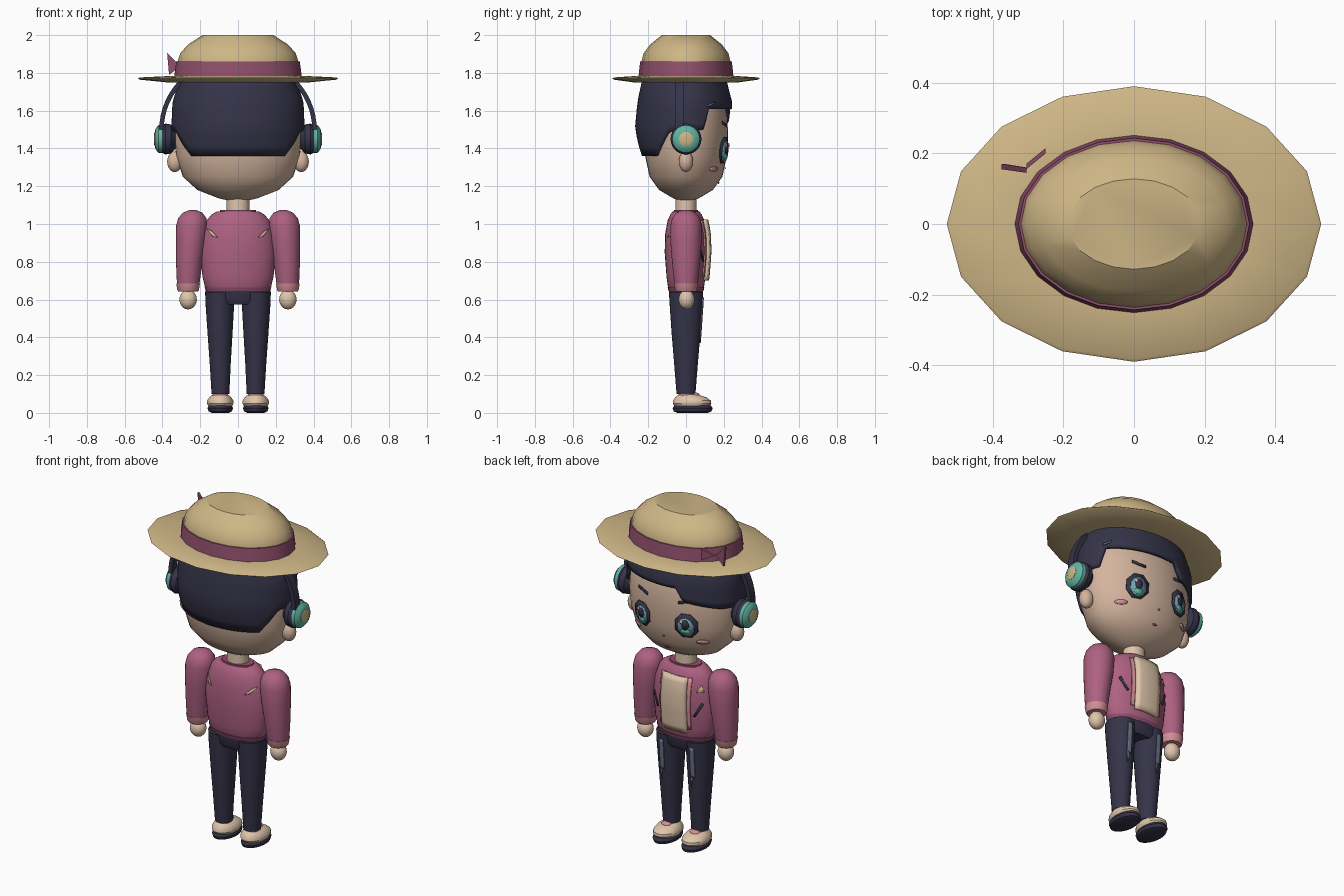
import bpy, bmesh, math
from mathutils import Matrix

if "Cube" in bpy.data.objects:
    bpy.data.objects.remove(bpy.data.objects["Cube"], do_unlink=True)

def material(name, r, g, b):
    m = bpy.data.materials.new(name)
    m.use_nodes = True
    m.diffuse_color = (r, g, b, 1)
    m.node_tree.nodes["Principled BSDF"].inputs["Base Color"].default_value = (r, g, b, 1)
    return m

STRAW = material("straw", .62, .47, .24)
RIBBON = material("ribbon plum", .28, .08, .15)
PINK = material("jacket pink", .42, .12, .22)
NAVY = material("navy", .036, .034, .066)
SKIN = material("skin", .66, .46, .345)
CREAM = material("cream", .74, .56, .41)
TEAL = material("teal", .12, .45, .35)
ROSE = material("light rose", .66, .28, .31)
GREY = material("blue grey", .15, .17, .24)
IRIS = material("iris blue", .17, .36, .42)
parts = []

def build(name, bm, mat, solid=0):
    me = bpy.data.meshes.new(name)
    bm.to_mesh(me)
    bm.free()
    me.materials.append(mat)
    ob = bpy.data.objects.new(name, me)
    bpy.context.collection.objects.link(ob)
    if solid:
        mod = ob.modifiers.new("thickness", 'SOLIDIFY')
        mod.thickness, mod.offset = solid, -1
    parts.append(ob)
    return ob

def loft(name, rings, mat, n=32, matrix=None):
    """Closed skin through elliptical rings (cx, cy, z, rx, ry)."""
    bm = bmesh.new()
    loops = [[bm.verts.new((cx + rx * math.cos(math.tau * i / n), cy + ry * math.sin(math.tau * i / n), z))
              for i in range(n)] for cx, cy, z, rx, ry in rings]
    for a, b in zip(loops, loops[1:]):
        for i in range(n):
            bm.faces.new((a[i], a[(i + 1) % n], b[(i + 1) % n], b[i]))
    bm.faces.new(loops[0][::-1])
    bm.faces.new(loops[-1])
    bmesh.ops.recalc_face_normals(bm, faces=bm.faces)
    if matrix:
        bm.transform(matrix)
    return build(name, bm, mat)

def ball(name, center, size, mat):
    bm = bmesh.new()
    bmesh.ops.create_uvsphere(bm, u_segments=24, v_segments=14, radius=1)
    bm.transform(Matrix.Translation(center) @ Matrix.Diagonal((*size, 1)))
    return build(name, bm, mat)

def lerp(table, t):
    """Piecewise linear lookup in rows whose first entry is the key."""
    if t <= table[0][0]:
        return table[0][1:]
    for a, b in zip(table, table[1:]):
        if t <= b[0]:
            f = (t - a[0]) / (b[0] - a[0])
            return [p + (q - p) * f for p, q in zip(a[1:], b[1:])]
    return table[-1][1:]

def surface_y(rings, x, z, side):
    cx, cy, rx, ry = lerp([(r[2], r[0], r[1], r[3], r[4]) for r in rings], z)
    return cy + side * ry * math.sqrt(max(0, 1 - ((x - cx) / rx) ** 2))

def decal(name, rings, pts, mat, off=.008, side=1):
    """Thin plate with a star-shaped outline of (x, z) points laid on a lofted part."""
    bm = bmesh.new()
    n = len(pts)
    mid = (sum(p[0] for p in pts) / n, sum(p[1] for p in pts) / n)
    vs = [bm.verts.new((x, surface_y(rings, x, z, side) + side * off, z)) for x, z in [mid] + pts]
    for i in range(n):
        bm.faces.new((vs[0], vs[1 + i], vs[1 + (i + 1) % n]))
    bm.normal_update()
    if sum(f.normal.y for f in bm.faces) * side < 0:
        bmesh.ops.reverse_faces(bm, faces=bm.faces)
    return build(name, bm, mat, .005)

def oval(x, z, rx, rz, n=16):
    return [(x + rx * math.cos(math.tau * (i + .5) / n), z + rz * math.sin(math.tau * (i + .5) / n)) for i in range(n)]

def patch(name, rings, x0, x1, z0, z1, mat, off, thick):
    """Curved rectangular plate following the front of a lofted part."""
    bm = bmesh.new()
    bmesh.ops.create_grid(bm, x_segments=6, y_segments=10, size=.5)
    for v in bm.verts:
        x, z = x0 + (x1 - x0) * (v.co.x + .5), z0 + (z1 - z0) * (v.co.y + .5)
        v.co = (x, surface_y(rings, x, z, 1) + off, z)
    bm.normal_update()
    if sum(f.normal.y for f in bm.faces) < 0:
        bmesh.ops.reverse_faces(bm, faces=bm.faces)
    return build(name, bm, mat, thick)

# Head, neck and ears
HEAD = [(0, 0, z, r, r * .66) for z, r in ((1.12, .03), (1.135, .1), (1.18, .215), (1.25, .292), (1.36, .328),
        (1.47, .338), (1.58, .33), (1.68, .29), (1.75, .2))]
loft("head", HEAD, SKIN, 36)
loft("neck", [(0, 0, 1.04, .06, .055), (0, 0, 1.16, .06, .055)], CREAM)

# Hair shell whose lower edge depends on the angle around the head
EDGE = [(-90, 1.36), (-42, 1.36), (-20, 1.49), (25, 1.5), (27, 1.61), (107, 1.61), (112, 1.54),
        (153, 1.5), (200, 1.49), (222, 1.36), (270, 1.36)]
SHAPE = [(1.36, .333, .70), (1.43, .345, .74), (1.51, .353, .765), (1.65, .347, .74), (1.78, .30, .76)]
bm = bmesh.new()
cols = []
for i in range(90):
    deg = -90 + i * 4
    low, a = lerp(EDGE, deg)[0], math.radians(deg)
    col = []
    for k in range(9):
        z = low + (1.78 - low) * k / 8
        r, back = lerp(SHAPE, z)
        col.append(bm.verts.new((r * math.cos(a), r * math.sin(a) * (.7 if a > 0 and deg < 180 else back), z)))
    cols.append(col)
for a, b in zip(cols, cols[1:] + cols[:1]):
    for k in range(8):
        bm.faces.new((a[k], b[k], b[k + 1], a[k + 1]))
build("hair", bm, NAVY, .02)

# Face details
for s, label in ((1, "left"), (-1, "right")):
    x = .145 * s
    ball(label + "_ear", (.335 * s, 0, 1.33), (.04, .038, .055), SKIN)
    decal(label + "_eye_outline", HEAD, oval(x, 1.39, .066, .076, 8), NAVY, .012)
    decal(label + "_iris", HEAD, oval(x, 1.383, .044, .056, 10), IRIS, .017)
    decal(label + "_iris_glow", HEAD, oval(x, 1.355, .026, .018, 10), TEAL, .020)
    decal(label + "_pupil", HEAD, oval(x, 1.398, .021, .03, 10), NAVY, .022)
    decal(label + "_eye_shine", HEAD, oval(x + .018, 1.415, .009, .011, 8), CREAM, .025)
    decal(label + "_cheek", HEAD, oval(.215 * s, 1.29, .03, .013), ROSE)
    decal(label + "_eyebrow", HEAD, [(.1 * s, 1.513), (.1 * s, 1.528), (.175 * s, 1.545), (.175 * s, 1.53)], NAVY, .008)
decal("mouth", HEAD, oval(0, 1.215, .014, .005, 8), RIBBON)
decal("nose", HEAD, oval(0, 1.295, .006, .005, 8), ROSE)

# Hat
def hat_ring(z, rx, ry):
    return (0, 0, z, rx, ry)
loft("hat_brim", [hat_ring(1.748, .36, .265), hat_ring(1.764, .52, .382), hat_ring(1.77, .53, .39),
                  hat_ring(1.776, .52, .382), hat_ring(1.785, .33, .245)], STRAW, 16)
loft("hat_band", [hat_ring(1.765, .34, .253), hat_ring(1.86, .327, .243)], RIBBON, 20)
loft("hat_crown", [hat_ring(1.77, .325, .24), hat_ring(1.86, .32, .236), hat_ring(1.905, .305, .224),
                   hat_ring(1.95, .265, .19), hat_ring(2.0, .188, .128)], STRAW, 20)
bm = bmesh.new()
for pts in (((-.305, .145, 1.835), (-.375, .155, 1.905), (-.365, .155, 1.79)),
            ((-.305, .155, 1.835), (-.25, .2, 1.88), (-.25, .2, 1.81))):
    fs = bm.faces.new([bm.verts.new(p) for p in pts])
    ext = bmesh.ops.extrude_face_region(bm, geom=[fs])["geom"]
    bmesh.ops.translate(bm, vec=(0, .015, 0), verts=[g for g in ext if isinstance(g, bmesh.types.BMVert)])
bmesh.ops.recalc_face_normals(bm, faces=bm.faces)
build("hat_bow", bm, RIBBON)

# Headphones: arched strap and round cups
bm = bmesh.new()
secs = []
for i in range(33):
    a = math.pi * i / 32
    secs.append([bm.verts.new(((.405 + d) * math.cos(a), y, 1.5 + (.38 + d) * math.sin(a)))
                 for d, y in ((-.012, -.058), (.012, -.058), (.012, -.012), (-.012, -.012))])
for a, b in zip(secs, secs[1:]):
    for k in range(4):
        bm.faces.new((a[k], a[(k + 1) % 4], b[(k + 1) % 4], b[k]))
bm.faces.new(secs[0])
bm.faces.new(secs[-1])
bmesh.ops.recalc_face_normals(bm, faces=bm.faces)
build("headphone_strap", bm, NAVY)
for s, label in ((1, "left"), (-1, "right")):
    turn = Matrix.Translation((0, 0, 1.45)) @ Matrix.Rotation(s * math.pi / 2, 4, 'Y')
    for part, prof, mat in (("cushion", ((.33, .05), (.355, .077), (.385, .082), (.405, .072)), NAVY),
                            ("cup", ((.395, .074), (.42, .073), (.437, .055), (.44, .036)), TEAL),
                            ("cup_cap", ((.43, .038), (.441, .037), (.444, .03)), STRAW)):
        loft(f"{label}_headphone_{part}", [(0, 0, z, r, r) for z, r in prof], mat, 24, turn)

# Jacket body
TORSO = [(0, 0, z, rx, ry) for z, rx, ry in ((.655, .165, .09), (.67, .176, .096), (.72, .188, .103), (.85, .2, .113),
         (.95, .188, .11), (1.02, .165, .097), (1.05, .14, .083), (1.067, .11, .07))]
loft("jacket", TORSO, PINK)
loft("jacket_hem", [(0, 0, .645, .17, .092), (0, 0, .665, .178, .098)], RIBBON)
loft("jacket_collar", [(0, 0, 1.055, .1, .068), (0, 0, 1.073, .095, .064)], RIBBON)
patch("shirt_panel", TORSO, -.08, .08, .7, 1.025, CREAM, .022, .03)
for s, label in ((1, "left"), (-1, "right")):
    patch(label + "_lapel", TORSO, min(.08 * s, .1 * s), max(.08 * s, .1 * s), .72, 1.02, ROSE, .007, .009)
    decal(label + "_pocket_slit", TORSO, [(.115 * s, .805), (.125 * s, .80), (.165 * s, .875), (.155 * s, .885)], NAVY)
    decal(label + "_back_slit", TORSO, [(.165 * s, .975), (.145 * s, .965), (.108 * s, .93), (.135 * s, .935)], CREAM, .008, -1)
decal("chest_badge", TORSO, [(-.13, .945), (-.165, .945), (-.148, .985)], STRAW)

# Trouser seat
loft("trouser_seat", [(0, 0, .575, .15, .075), (0, 0, .6, .168, .088), (0, 0, .66, .172, .092)], NAVY)

# Arms, legs and shoes
for s, label in ((1, "left"), (-1, "right")):
    arm = [(.24, 1.073, .02, .02), (.24, 1.06, .052, .052), (.242, 1.03, .075, .074), (.245, .99, .083, .083),
           (.25, .9, .079, .082), (.258, .8, .07, .074), (.262, .72, .063, .066), (.264, .665, .058, .058)]
    loft(label + "_sleeve", [(x * s, 0, z, rx, ry) for x, z, rx, ry in arm], PINK)
    loft(label + "_cuff", [(.264 * s, 0, z, r, r) for z, r in ((.642, .052), (.65, .057), (.685, .063))], ROSE)
    ball(label + "_hand", (.264 * s, .003, .6), (.046, .042, .052), CREAM)
    LEG = [(x * s, 0, z, rx, ry) for x, z, rx, ry in ((.093, .1, .047, .05), (.094, .25, .055, .062),
           (.095, .42, .066, .076), (.096, .58, .076, .087), (.095, .64, .079, .09))]
    loft(label + "_trouser_leg", LEG, NAVY)
    patch(label + "_trouser_fade", LEG, .1 * s - .014, .1 * s + .014, .43, .61, GREY, .006, .007)
    decal(label + "_trouser_fade_tip", LEG, [(.1 * s, .43), (.1 * s + .014, .43), (.1 * s + .008, .37)], GREY, .006)
    loft(label + "_sock", [(.094 * s, .003, .08, .042, .044), (.094 * s, .003, .115, .042, .044)], ROSE)
    x = .094 * s
    loft(label + "_sole", [(x, .035, 0.0, .045, .08), (x, .035, .008, .062, .1), (x, .035, .025, .068, .106),
                           (x, .035, .042, .06, .095)], NAVY)
    loft(label + "_shoe", [(x, .032, .035, .062, .092), (x, .032, .05, .071, .102), (x, .032, .065, .07, .1),
                           (x, .025, .083, .058, .082), (x, .012, .097, .04, .05)], CREAM)
    ball(label + "_shoe_tongue", (x, .045, .093), (.03, .028, .016), ROSE)

# Pale glint on the left side of the hair
bm = bmesh.new()
bm.faces.new([bm.verts.new(p) for p in ((.315, .115, 1.62), (.29, .15, 1.635), (.285, .152, 1.648), (.312, .118, 1.632))])
build("hair_glint", bm, GREY, .006)

# Smooth shading with kept edges
bpy.ops.object.select_all(action='DESELECT')
for ob in parts:
    ob.select_set(True)
bpy.context.view_layer.objects.active = parts[0]
bpy.ops.object.shade_smooth_by_angle(angle=math.radians(35))
